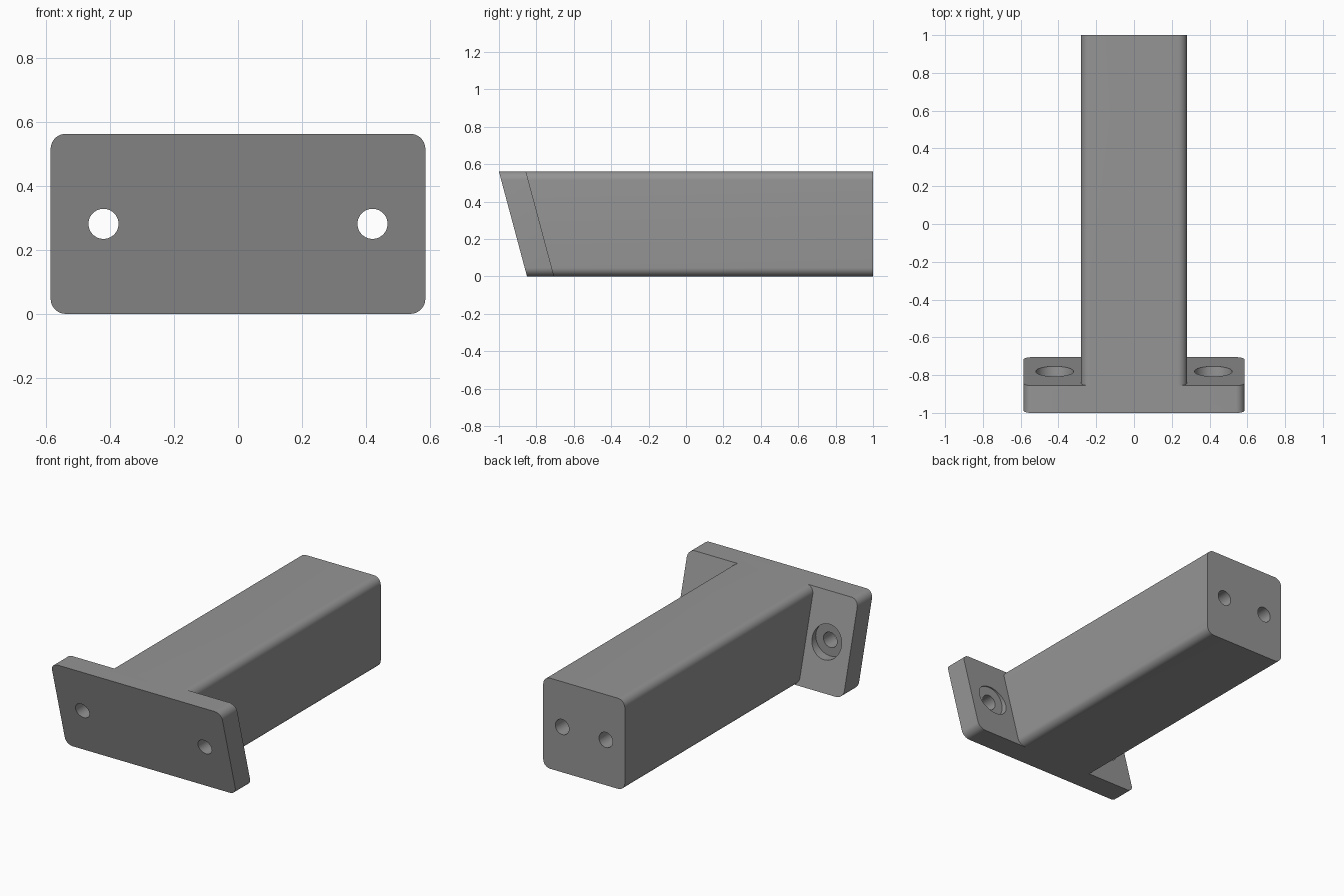
import bpy, bmesh, math
from mathutils import Matrix

cube = bpy.data.objects.get("Cube")
if cube:
    bpy.data.objects.remove(cube, do_unlink=True)

HEIGHT = 0.562
SLOPE = math.tan(math.radians(15))   # lean of the mounting plate
CORNER = 0.047
HOLE = 0.047

grey = bpy.data.materials.new("mid grey")
grey.use_nodes = True
colour = (0.3, 0.3, 0.3, 1)
grey.diffuse_color = colour
grey.node_tree.nodes["Principled BSDF"].inputs["Base Color"].default_value = colour


def add_object(name, bm):
    bmesh.ops.recalc_face_normals(bm, faces=bm.faces)
    mesh = bpy.data.meshes.new(name)
    bm.to_mesh(mesh)
    bm.free()
    mesh.materials.append(grey)
    obj = bpy.data.objects.new(name, mesh)
    bpy.context.collection.objects.link(obj)
    return obj


def rounded_bar(name, half_width, front, back, steps=10):
    """Rounded rectangle in xz, run along y between two end functions of z."""
    outline = []
    for quarter, (sx, sz) in enumerate([(1, 1), (-1, 1), (-1, -1), (1, -1)]):
        cx = sx * (half_width - CORNER)
        cz = HEIGHT / 2 + sz * (HEIGHT / 2 - CORNER)
        for i in range(steps + 1):
            a = (quarter + i / steps) * math.pi / 2
            outline.append((cx + CORNER * math.cos(a), cz + CORNER * math.sin(a)))
    bm = bmesh.new()
    ends = [[bm.verts.new((x, end(z), z)) for x, z in outline] for end in (front, back)]
    for ring in ends:
        bm.faces.new(ring)
    for i in range(len(outline)):
        j = (i + 1) % len(outline)
        bm.faces.new((ends[0][i], ends[0][j], ends[1][j], ends[1][i]))
    return add_object(name, bm)


def drill(name, x, radius, y0, y1):
    bm = bmesh.new()
    place = Matrix.Translation((x, (y0 + y1) / 2, HEIGHT / 2)) @ Matrix.Rotation(math.pi / 2, 4, "X")
    bmesh.ops.create_cone(bm, cap_ends=True, segments=48, radius1=radius,
                          radius2=radius, depth=y1 - y0, matrix=place)
    obj = add_object(name, bm)
    obj.hide_render = True
    return obj


def combine(target, tool, operation):
    bpy.context.view_layer.objects.active = target
    mod = target.modifiers.new(operation, "BOOLEAN")
    mod.operation = operation
    mod.solver = "EXACT"
    mod.object = tool
    bpy.ops.object.modifier_apply(modifier=mod.name)
    bpy.data.objects.remove(tool, do_unlink=True)


def lean(offset):
    return lambda z: offset - z * SLOPE


# Leaning mounting plate joined to the straight arm
bracket = rounded_bar("mounting_bracket", 0.585, lean(-0.85), lean(-0.705))
arm = rounded_bar("arm", 0.28, lean(-0.78), lambda z: 1.0)
combine(bracket, arm, "UNION")

for side in (-1, 1):
    # Through holes with counterbores in the plate
    combine(bracket, drill("plate_hole", side * 0.42, HOLE, -1.2, -0.5), "DIFFERENCE")
    combine(bracket, drill("counterbore", side * 0.42, 0.1, -0.815, -0.5), "DIFFERENCE")
    # Blind holes in the end of the arm
    combine(bracket, drill("end_hole", side * 0.15, HOLE, 0.7, 1.2), "DIFFERENCE")

# Smooth rounds, sharp edges
bpy.ops.object.select_all(action="DESELECT")
bracket.select_set(True)
bpy.context.view_layer.objects.active = bracket
bpy.ops.object.shade_smooth_by_angle(angle=math.radians(30))
